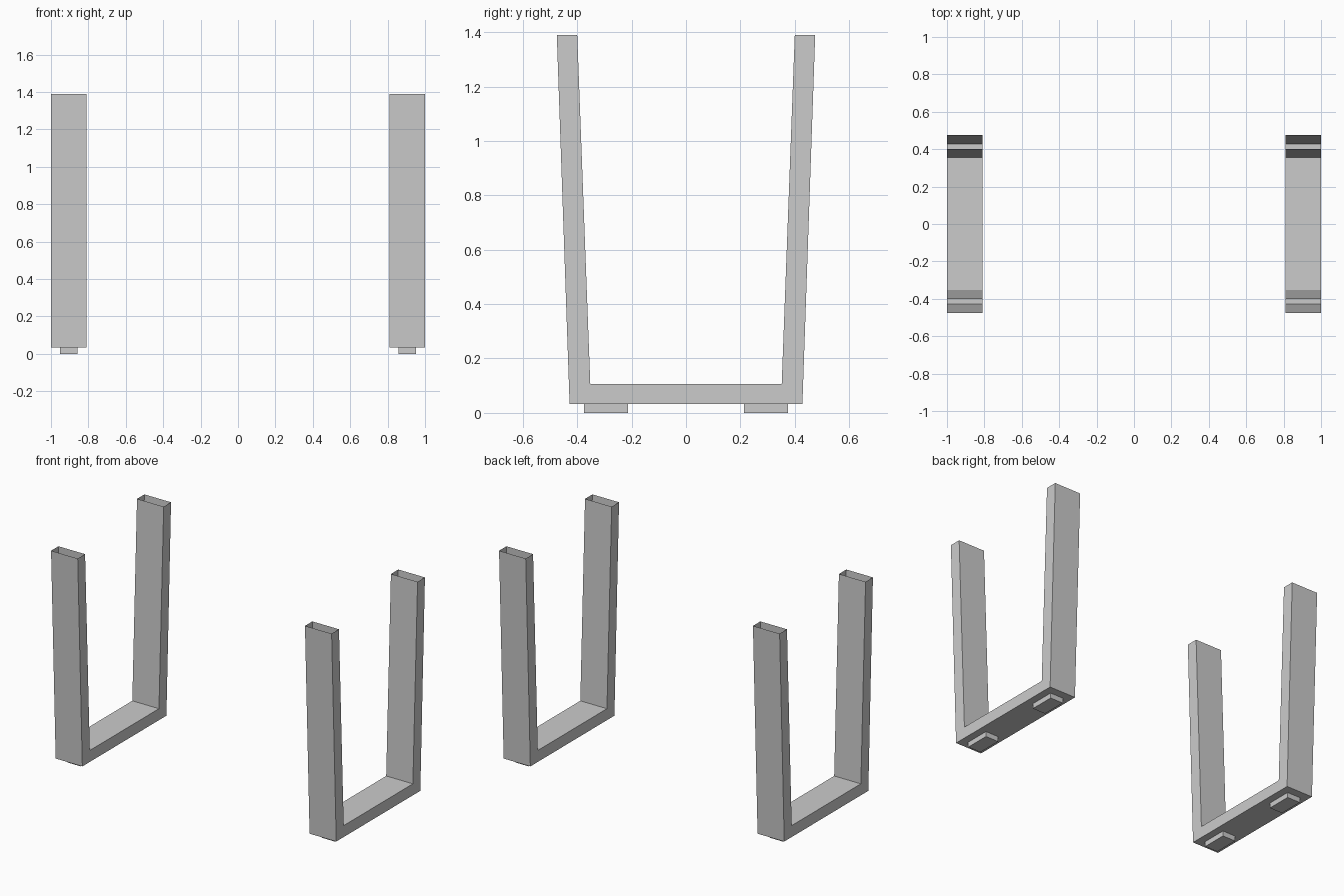
import bpy, bmesh

if "Cube" in bpy.data.objects:
    bpy.data.objects.remove(bpy.data.objects["Cube"])

# U-shaped side profile (y, z); the two tube tops stay open
PROFILE = [(-0.428, 0.033), (0.428, 0.033), (0.475, 1.39), (0.40, 1.39),
           (0.352, 0.107), (-0.352, 0.107), (-0.40, 1.39), (-0.475, 1.39)]
OPEN_EDGES = (2, 6)
# Side walls: bottom bar, back upright, front upright
SIDE_QUADS = [(0, 1, 4, 5), (1, 2, 3, 4), (0, 5, 6, 7)]


def finish(name, bm):
    bmesh.ops.recalc_face_normals(bm, faces=bm.faces)
    mesh = bpy.data.meshes.new(name)
    bm.to_mesh(mesh)
    bm.free()
    obj = bpy.data.objects.new(name, mesh)
    bpy.context.collection.objects.link(obj)
    return obj


def leg_frame(name, x0, x1):
    bm = bmesh.new()
    a, b = [[bm.verts.new((x, y, z)) for y, z in PROFILE] for x in (x0, x1)]
    for quad in SIDE_QUADS:
        bm.faces.new([a[i] for i in reversed(quad)])
        bm.faces.new([b[i] for i in quad])
    n = len(PROFILE)
    for i in range(n):
        if i not in OPEN_EDGES:
            j = (i + 1) % n
            bm.faces.new((a[i], a[j], b[j], b[i]))
    return finish(name, bm)


def foot_pad(name, x, y):
    bm = bmesh.new()
    bmesh.ops.create_cube(bm, size=1)
    bmesh.ops.scale(bm, vec=(0.093, 0.162, 0.033), verts=bm.verts)
    bmesh.ops.translate(bm, vec=(x, y, 0.0165), verts=bm.verts)
    return finish(name, bm)


# Left and right leg frames, each with two floor pads
for side, s in (("left", -1), ("right", 1)):
    leg_frame(f"{side}_leg_frame", *sorted((s * 0.81, s * 1.0)))
    for end, e in (("front", -1), ("back", 1)):
        foot_pad(f"{side}_{end}_foot_pad", s * 0.905, e * 0.294)
